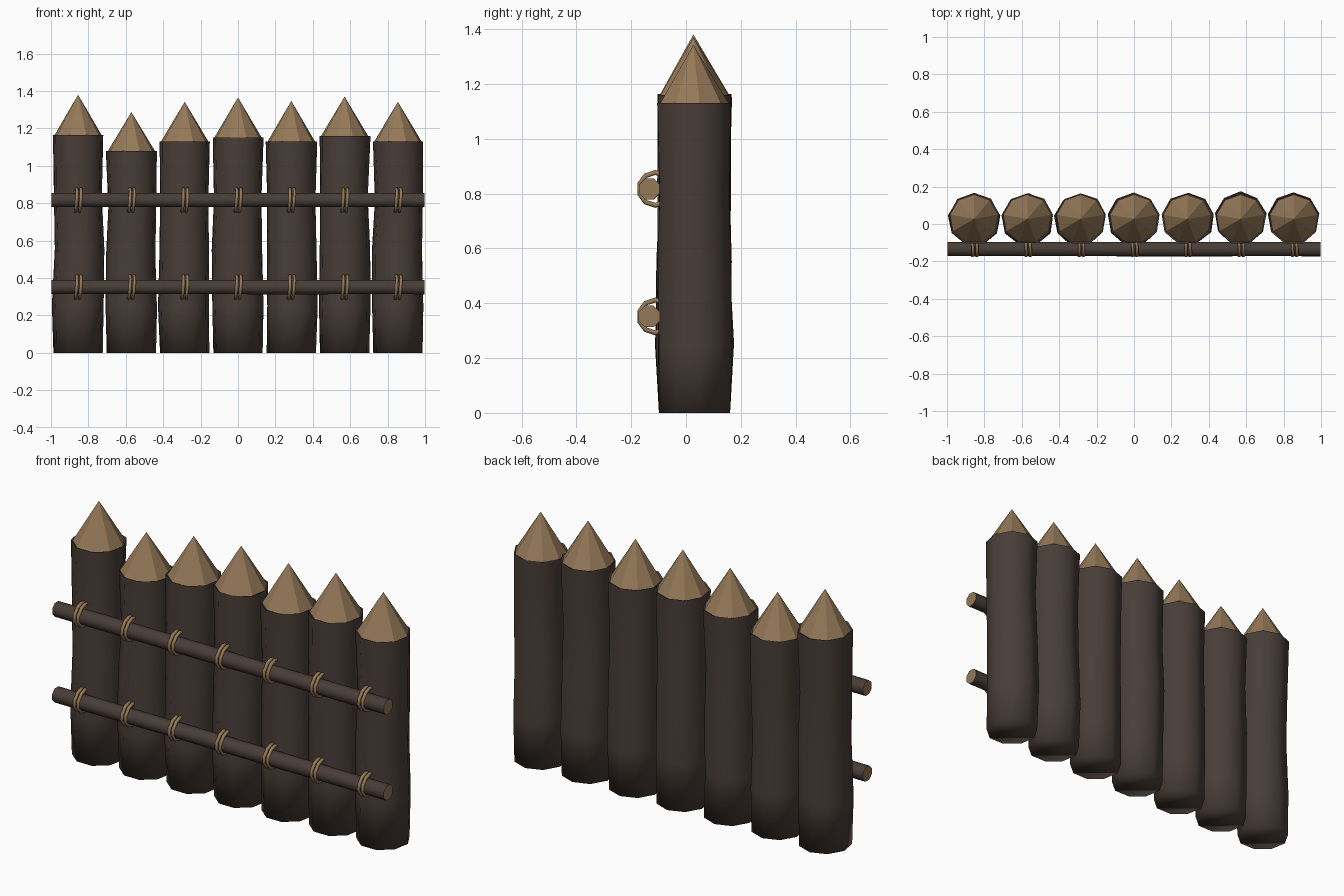
import bpy, bmesh, random
from math import pi, sin, cos
from mathutils import Vector, Matrix

random.seed(7)
if "Cube" in bpy.data.objects:
    bpy.data.objects.remove(bpy.data.objects["Cube"])


def material(name, rgb):
    m = bpy.data.materials.new(name)
    m.use_nodes = True
    m.diffuse_color = (*rgb, 1)
    m.node_tree.nodes["Principled BSDF"].inputs["Base Color"].default_value = (*rgb, 1)
    return m


BARK = material("dark bark", (0.066, 0.047, 0.039))
WOOD = material("cut wood", (0.30, 0.192, 0.098))
ROPE = material("rope", (0.32, 0.20, 0.095))


def finish(name, bm, mats):
    bmesh.ops.recalc_face_normals(bm, faces=bm.faces)
    mesh = bpy.data.meshes.new(name)
    bm.to_mesh(mesh)
    bm.free()
    for m in mats:
        mesh.materials.append(m)
    obj = bpy.data.objects.new(name, mesh)
    bpy.context.collection.objects.link(obj)
    return obj


def bridge(bm, a, b, smooth, mat=0):
    n = len(a)
    for i in range(n):
        f = bm.faces.new((a[i], a[(i + 1) % n], b[(i + 1) % n], b[i]))
        f.smooth, f.material_index = smooth, mat


# Stakes: wobbly nine-sided logs with a flat-faceted sharpened tip
SIDES, POST_Y, RADIUS = 9, 0.027, 0.138


def stake(name, x, shoulder, tip):
    bm = bmesh.new()

    def ring(z, r, cx=0, cy=0, rough=0):
        verts = []
        for i in range(SIDES):
            a = pi / 2 + 2 * pi * i / SIDES
            rr = r + random.uniform(-rough, rough)
            verts.append(bm.verts.new((x + cx + rr * cos(a), POST_Y + cy + rr * sin(a), z)))
        return verts

    wobble = lambda: random.uniform(-0.007, 0.007)
    rings = [ring(0, RADIUS * 0.97)]
    for height, scale in ((0.22, 1.01), (0.48, 0.98), (0.72, 0.95)):
        rings.append(ring(shoulder * height, RADIUS * scale, wobble(), wobble(), 0.003))
    rings.append(ring(shoulder + 0.004, RADIUS, 0, 0, 0.003))
    bm.faces.new(rings[0]).smooth = True
    for a, b in zip(rings, rings[1:]):
        bridge(bm, a, b, True)
    base = ring(shoulder, RADIUS * 0.945)
    bridge(bm, rings[-1], base, False)
    peak = bm.verts.new((x, POST_Y, tip))
    for i in range(SIDES):
        f = bm.faces.new((base[i], base[(i + 1) % SIDES], peak))
        f.material_index = 1
    finish(name, bm, [BARK, WOOD])


SPACING = 0.285
heights = [(1.16, 1.38), (1.075, 1.287), (1.127, 1.342), (1.148, 1.365),
           (1.127, 1.347), (1.155, 1.37), (1.127, 1.342)]
post_x = [(i - 3) * SPACING for i in range(len(heights))]
for i, (x, (shoulder, tip)) in enumerate(zip(post_x, heights)):
    stake(f"stake_{i + 1}", x, shoulder, tip)


# Rails: eight-sided poles with pale cut ends
def rail(name, z):
    bm = bmesh.new()
    rings = []
    for k in range(8):
        x = -0.997 + 1.994 * k / 7
        r = 0.042 + random.uniform(-0.002, 0.002)
        rings.append([bm.verts.new((x, -0.134 + r * cos(pi * (i + 0.5) / 4),
                                    z + r * sin(pi * (i + 0.5) / 4))) for i in range(8)])
    for a, b in zip(rings, rings[1:]):
        bridge(bm, a, b, True)
    for end in (rings[0], rings[-1]):
        bm.faces.new(end).material_index = 1
    finish(name, bm, [BARK, WOOD])


# Lashings: a slanted pair of rope loops tying the rail to a stake
def rope_loop(name, x, z, tilt):
    bm = bmesh.new()
    turn = Matrix.Rotation(tilt, 3, "Y") @ Matrix.Rotation(tilt, 3, "Z")
    rings = []
    for i in range(10):
        a = 2 * pi * (i + 0.5) / 10
        out = Vector((0, cos(a), sin(a)))
        ring = []
        for j in range(6):
            b = pi * j / 3
            p = out * (0.06 + 0.009 * cos(b)) + Vector((0.009 * sin(b), 0, 0))
            ring.append(bm.verts.new(turn @ p + Vector((x, -0.112, z))))
        rings.append(ring)
    for i in range(10):
        bridge(bm, rings[i], rings[(i + 1) % 10], True)
    finish(name, bm, [ROPE])


for level, z in (("lower", 0.352), ("upper", 0.817)):
    rail(f"{level}_rail", z)
    for i, x in enumerate(post_x):
        for side, dx in (("right", -0.011), ("left", 0.011)):
            rope_loop(f"{level}_lashing_{i + 1}_{side}", x + dx, z, 0.06)
